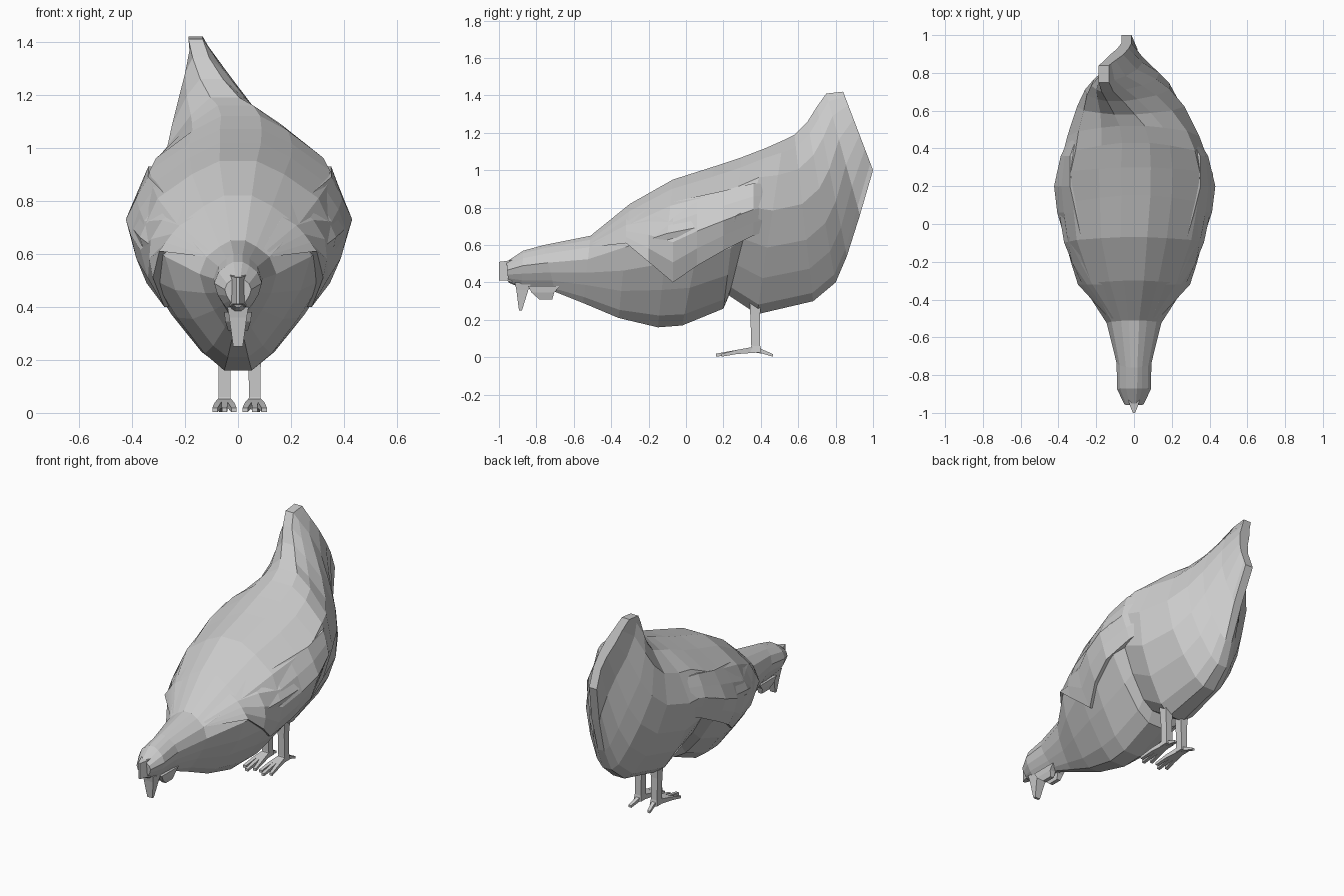
import bpy, bmesh
from mathutils import Vector
from mathutils.bvhtree import BVHTree

if "Cube" in bpy.data.objects:
    bpy.data.objects.remove(bpy.data.objects["Cube"])


def make(name, verts, faces):
    bm = bmesh.new()
    vs = [bm.verts.new(v) for v in verts]
    for f in faces:
        bm.faces.new([vs[i] for i in f])
    bmesh.ops.recalc_face_normals(bm, faces=bm.faces)
    me = bpy.data.meshes.new(name)
    bm.to_mesh(me)
    bm.free()
    ob = bpy.data.objects.new(name, me)
    bpy.context.collection.objects.link(ob)
    return ob


def loft(name, rings):
    n = len(rings[0])
    verts = [p for r in rings for p in r]
    faces = [(k * n + i, k * n + (i + 1) % n, (k + 1) * n + (i + 1) % n, (k + 1) * n + i)
             for k in range(len(rings) - 1) for i in range(n)]
    faces += [tuple(range(n)), tuple(range(len(verts) - n, len(verts)))]
    return make(name, verts, faces)


def bar(name, stations):
    """Tapered bar through (x, y, z, half_x, half_other, axis) sections."""
    rings = []
    for x, y, z, a, b, axis in stations:
        d = Vector((0, b, 0)) if axis == 'z' else Vector((0, 0, b))
        c, s = Vector((x, y, z)), Vector((a, 0, 0))
        rings.append([c - s - d, c + s - d, c + s + d, c - s + d])
    return loft(name, rings)


# Body, head and tail: slanted sections
# (top y, top z, bottom y, bottom z, half width, fullness, top x, bottom x)
sections = [
    (-.96, .51, -.95, .40, .05, 1.2, 0, 0),
    (-.87, .57, -.88, .37, .09, 1.2, 0, 0),
    (-.76, .60, -.70, .35, .092, 1.1, 0, 0),
    (-.51, .65, -.55, .29, .145, 1, 0, 0),
    (-.30, .82, -.36, .21, .275, 1.1, 0, 0),
    (-.07, .95, -.15, .16, .37, 1.05, 0, 0),
    (.15, 1.02, -.02, .17, .405, 1.1, .01, 0),
    (.30, 1.07, .20, .26, .415, 1.15, .01, 0),
    (.43, 1.12, .23, .33, .385, 1.2, .01, 0),
    (.52, 1.16, .38, .23, .35, 1.2, -.01, 0),
    (.58, 1.19, .68, .30, .285, 1.25, -.05, 0),
    (.65, 1.26, .80, .40, .225, 1.25, -.10, 0),
    (.70, 1.34, .86, .54, .165, 1.25, -.14, 0),
    (.75, 1.41, .93, .76, .085, 1.1, -.16, -.01),
    (.84, 1.42, 1.0, 1.0, .035, 1, -.16, -.04),
]
profile = [(0, .14), (.09, .34), (.27, .62), (.45, .86), (.65, 1), (.83, .82), (.94, .47), (1, .19)]
rings = []
for ty, tz, by, bz, w, e, tx, bx in sections:
    half = []
    for t, f in profile:
        t = t ** e
        s = max(0, (t - .3) / .7) ** 1.2
        half.append((bx + (tx - bx) * s, by + (ty - by) * t, bz + (tz - bz) * t, w * f))
    if w < .1 and ty > .7:  # blunt tail edge
        half = [(x, y, z, max(h, .027)) for x, y, z, h in half]
    rings.append([(x + h, y, z) for x, y, z, h in half] +
                 [(x - h, y, z) for x, y, z, h in reversed(half)])
body = loft("body", rings)

# Wings: raised patches laid over the body (y, lower z, upper z, lower lift, upper lift)
wing_cols = [(-.50, .59, .62, .0, .0), (-.32, .61, .74, .03, .0), (-.20, .51, .80, .028, .0),
             (-.07, .40, .83, .018, .0), (.06, .49, .86, .022, .008), (.20, .57, .89, .022, .012),
             (.36, .65, .93, .01, .014), (.50, .70, .93, -.015, -.015)]
bm = bmesh.new()
bm.from_mesh(body.data)
tree = BVHTree.FromBMesh(bm)
rows = 5
for side, label in ((1, "left"), (-1, "right")):
    outer, inner = [], []
    for y, lo, hi, a, b in wing_cols:
        for j in range(rows):
            t = j / (rows - 1)
            z = lo + (hi - lo) * t
            hit = tree.ray_cast(Vector((side * 2, y, z)), Vector((-side, 0, 0)))[0]
            x = abs(hit.x) if hit else .1
            outer.append((side * (x + a + (b - a) * t), y, z))
            inner.append((side * (x - .04), y, z))
    n, cols = len(outer), len(wing_cols)
    quads = [(i * rows + j, (i + 1) * rows + j, (i + 1) * rows + j + 1, i * rows + j + 1)
             for i in range(cols - 1) for j in range(rows - 1)]
    rim = ([i * rows for i in range(cols)] + [(cols - 1) * rows + j for j in range(1, rows)] +
           [i * rows + rows - 1 for i in range(cols - 2, -1, -1)] + [j for j in range(rows - 2, 0, -1)])
    faces = quads + [tuple(k + n for k in q) for q in quads]
    faces += [(p, q, q + n, p + n) for p, q in zip(rim, rim[1:] + rim[:1])]
    make(label + "_wing", outer + inner, faces)
bm.free()

# Forehead comb, beak and wattle
loft("comb", [[(-h, y, z0), (h, y, z0), (h, y, z1), (-h, y, z1)]
              for y, h, z0, z1 in ((-.93, .03, .40, .52), (-.96, .022, .41, .515), (-1, .006, .41, .51))])
bar("beak", [(0, -.87, .40, .04, .045, 'z'), (0, -.875, .36, .033, .032, 'z'), (0, -.885, .25, .018, .008, 'z')])
for s, label in ((1, "left"), (-1, "right")):
    bar(label + "_wattle", [(s * .03, -.76, .38, .022, .085, 'z'), (s * .028, -.765, .345, .02, .06, 'z'),
                            (s * .025, -.75, .31, .012, .035, 'z')])

# Legs and feet
for s, label in ((1, "left"), (-1, "right")):
    x = .006 + s * .057
    bar(label + "_leg", [(x, .37, .30, .03, .03, 'z'), (x, .37, .20, .023, .025, 'z'),
                         (x, .373, .06, .022, .024, 'z'), (x, .373, .025, .026, .03, 'z')])
    for i, (dx, ye) in enumerate(((-.036, .19), (0, .16), (.036, .19))):
        bar(f"{label}_toe_{i + 1}", [(x + dx * .2, .38, .042, .012, .017, 'y'),
                                     (x + dx * .7, .27, .028, .012, .011, 'y'),
                                     (x + dx, ye, .011, .010, .008, 'y')])
    bar(label + "_back_toe", [(x, .37, .042, .014, .017, 'y'), (x, .41, .03, .012, .011, 'y'),
                              (x + s * .01, .465, .01, .010, .007, 'y')])
